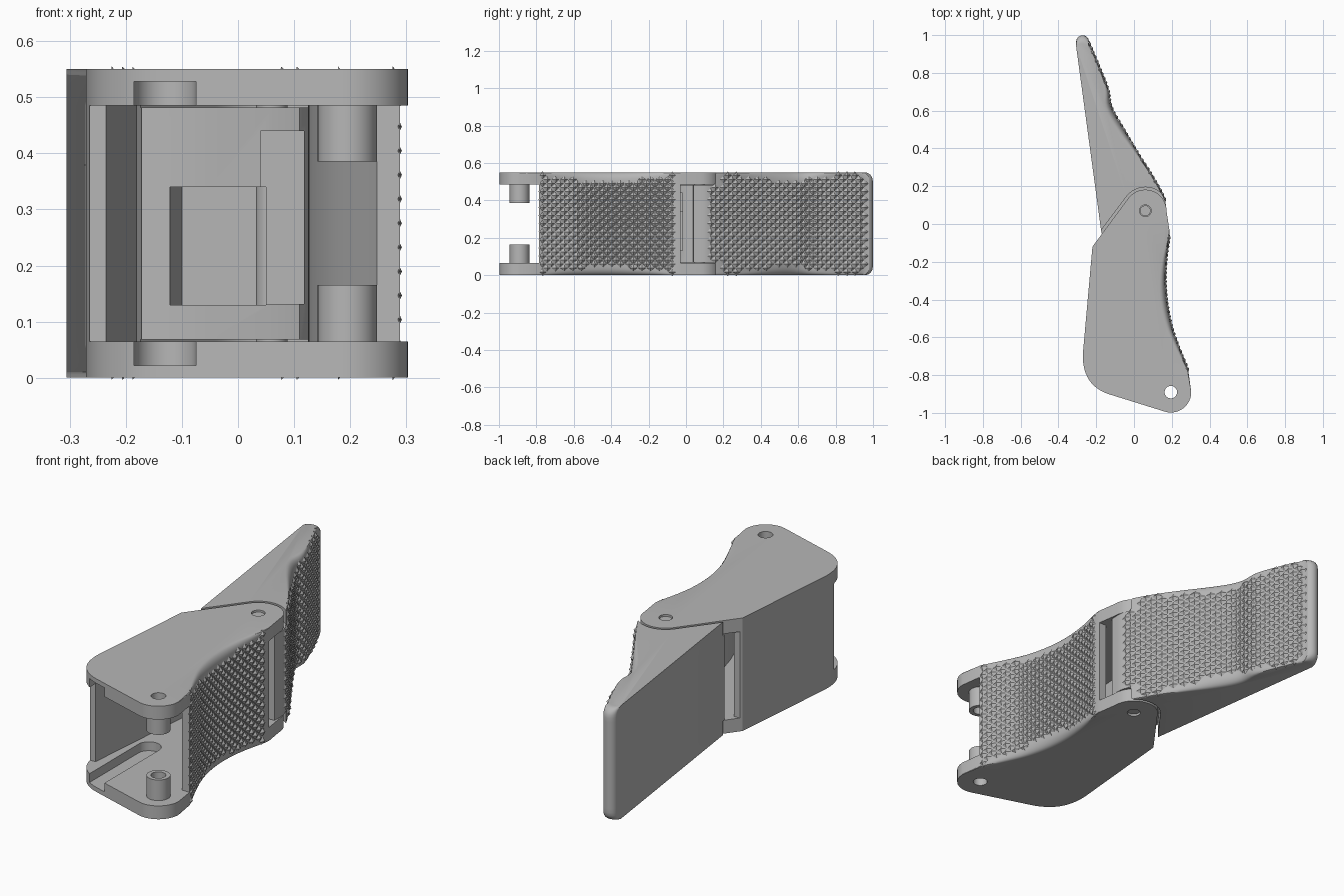
import bpy, bmesh, math
from mathutils import Vector

if "Cube" in bpy.data.objects:
    bpy.data.objects.remove(bpy.data.objects["Cube"])

H = 0.55                       # full height
HINGE = (0.06, 0.07)
KNUCKLE = (0.195, -0.89)

grey = bpy.data.materials.new("plain_grey")
grey.diffuse_color = (0.47, 0.47, 0.47, 1)
grey.use_nodes = True
grey.node_tree.nodes["Principled BSDF"].inputs["Base Color"].default_value = grey.diffuse_color


def make(name, bm):
    bmesh.ops.recalc_face_normals(bm, faces=bm.faces)
    me = bpy.data.meshes.new(name)
    bm.to_mesh(me)
    bm.free()
    me.materials.append(grey)
    ob = bpy.data.objects.new(name, me)
    bpy.context.collection.objects.link(ob)
    return ob


def loft(name, layers):
    """Closed solid through stacked rings of equal length."""
    bm = bmesh.new()
    rings = [[bm.verts.new(p) for p in ring] for ring in layers]
    n = len(rings[0])
    for a, b in zip(rings, rings[1:]):
        for i in range(n):
            j = (i + 1) % n
            bm.faces.new((a[i], a[j], b[j], b[i]))
    bm.faces.new(rings[0][::-1])
    bm.faces.new(rings[-1])
    return make(name, bm)


def prism(name, pts, z0, z1):
    return loft(name, [[(x, y, z) for x, y in pts] for z in (z0, z1)])


def arc(c, r, a0, a1, n=16):
    return [(c[0] + r * math.cos(math.radians(a0 + (a1 - a0) * i / n)),
             c[1] + r * math.sin(math.radians(a0 + (a1 - a0) * i / n))) for i in range(n + 1)]


def circle(c, r, n=32):
    return arc(c, r, 0, 360, n)[:-1]


def cut(ob, pts, z0, z1):
    cutter = prism("cutter", pts, z0, z1)
    cutter.hide_render = True
    m = ob.modifiers.new("cut", 'BOOLEAN')
    m.operation, m.solver, m.object = 'DIFFERENCE', 'EXACT', cutter
    bpy.context.view_layer.objects.active = ob
    bpy.ops.object.modifier_apply(modifier=m.name)
    bpy.data.objects.remove(cutter)


def smooth(ob):
    bpy.ops.object.select_all(action='DESELECT')
    ob.select_set(True)
    bpy.context.view_layer.objects.active = ob
    bpy.ops.object.shade_smooth_by_angle(angle=math.radians(28))


def curve(pts):
    """Smooth x(y) through (y, x) points."""
    def f(y):
        y = min(max(y, pts[0][0]), pts[-1][0])
        i = max(k for k in range(len(pts) - 1) if pts[k][0] <= y)

        def slope(k):
            a, b = pts[max(k - 1, 0)], pts[min(k + 1, len(pts) - 1)]
            return (b[1] - a[1]) / (b[0] - a[0])
        (y0, x0), (y1, x1) = pts[i], pts[i + 1]
        h = y1 - y0
        t = (y - y0) / h
        return (x0 * (2*t**3 - 3*t*t + 1) + h * slope(i) * (t**3 - 2*t*t + t)
                + x1 * (3*t*t - 2*t**3) + h * slope(i + 1) * (t**3 - t*t))
    return f


def drop(r, d):
    """How far a rounded edge of radius r falls back at distance d from the edge."""
    t = min(max(0, r - d), r)
    return r - math.sqrt(r * r - t * t)


def span(a, b, n):
    return [a + (b - a) * i / n for i in range(n + 1)]


DIST = [0, 0.002, 0.006, 0.012, 0.02, 0.03, 0.045, 0.065]
LEVELS = DIST + [H - d for d in reversed(DIST)]


def body(name, outline, shape):
    return loft(name, [[(*shape(x, y, min(z, H - z), pad), z) for x, y, pad in outline]
                       for z in LEVELS])


def grip(name, px, shape, y0, y1, allowed):
    """Staggered pyramids following a pad surface."""
    bm = bmesh.new()
    hy, hz, k = 0.0225, 0.0215, 0

    def surf(y, z):
        return Vector((*shape(px(y), y, max(0, min(z, H - z)), 1), z))
    rows = int((y1 - y0) / hy)
    for i in range(1, rows):
        y = y0 + i * (y1 - y0) / rows
        for j in range(1, 26):
            z = j * hz - 0.004
            if (i + j) % 2 or not allowed(y, min(z, H - z) - hz * 0.55):
                continue
            base = [surf(y + a * hy, z + b * hz) for a, b in ((1, 0), (0, 1), (-1, 0), (0, -1))]
            n = (base[0] - base[2]).cross(base[1] - base[3]).normalized()
            if n.x < 0:
                n = -n
            q = [bm.verts.new(p - n * 0.001) for p in base]
            top = bm.verts.new(surf(y, z) + n * 0.010)
            bm.faces.new(q)
            for a in range(4):
                bm.faces.new((q[a], q[(a + 1) % 4], top))
    return make(name, bm)


# Lower segment: housing with concave grip side
low_x = curve([(-0.78, 0.288), (-0.65, 0.235), (-0.55, 0.2), (-0.42, 0.174),
               (-0.3, 0.165), (-0.18, 0.17), (-0.06, 0.187)])


def low_r(y):
    return 0.006 + 0.042 * math.sin(math.pi * min(1, max(0, (y + 0.78) / 0.72)))


def low_shape(x, y, d, pad):
    return (x - 0.7 * drop(low_r(y), d) if pad else x, y)


corner = [((1-t)**2 * -0.27 + 2*t*(1-t) * -0.28 + t*t * -0.12,
           (1-t)**2 * -0.68 + 2*t*(1-t) * -0.86 + t*t * -0.905) for t in span(0, 1, 12)]
outline = [(x, y, 0) for x, y in corner + arc(KNUCKLE, 0.108, -106, 0)]
outline += [(low_x(y), y, 1) for y in span(-0.78, -0.06, 36)]
outline += [(x, y, 0) for x, y in [(0.187, -0.03)] + arc(HINGE, 0.112, 0, 143) + [(-0.22, -0.12)]]
housing = body("lower_housing", outline, low_shape)

# Inner cavity, open at the front and at the hinge
cut(housing, [(-0.235, -0.76), (-0.18, -0.11), (-0.4, -0.11), (-0.4, 0.3), (0.4, 0.3), (0.4, -0.03)]
    + [(low_x(y) - 0.04, y) for y in span(-0.03, -0.783, 24)]
    + [(0.4, -0.79), (0.4, -1.1), (-0.4, -1.1), (-0.4, -0.76)], 0.065, H - 0.065)
# Guide slots in the plates, pin recesses and knuckle holes
cut(housing, [(-0.185, -1.1), (-0.075, -1.1)] + arc((-0.13, -0.5), 0.055, 0, 180),
    0.022, H - 0.022)
cut(housing, circle(HINGE, 0.031), -0.1, H + 0.1)
cut(housing, circle(KNUCKLE, 0.033), -0.1, H + 0.1)
smooth(housing)

for side, z0 in (("bottom", 0.064), ("top", 0.385)):
    boss = prism(side + "_knuckle_boss", circle(KNUCKLE, 0.053), z0, z0 + 0.101)
    cut(boss, circle(KNUCKLE, 0.033), -0.1, H + 0.1)
    smooth(boss)
smooth(prism("hinge_pin", circle(HINGE, 0.028), 0.008, H - 0.008))

grip("lower_grip", low_x, low_shape, -0.79, -0.05,
     lambda y, d: d > low_r(y) * 0.8 - 0.006)

# Upper segment: tapering finger tip
tip_x = curve([(0.04, 0.168), (0.12, 0.165), (0.25, 0.098), (0.36, 0.028), (0.5, -0.055),
               (0.62, -0.122), (0.71, -0.138), (0.83, -0.185), (0.96, -0.24)])


def tip_r(y):
    return 0.01 + 0.05 * math.exp(-((y - 0.54) / 0.15) ** 2)


def tip_shape(x, y, d, pad):
    if pad:
        x -= 0.7 * drop(tip_r(y), d)
    if y > 0.9:
        y = 0.9 + (y - 0.9) * (1 - drop(0.045, d) / 0.1)
    return (x, y)


outline = [(tip_x(y), y, 1) for y in span(0.04, 0.96, 46)]
outline += [(x, y, 0) for x, y in arc((-0.272, 0.965), 0.034, 25, 175, 10)
            + [(-0.172, -0.05), (-0.12, -0.062), (-0.05, -0.055), (0.06, -0.045),
               (0.11, -0.03), (0.13, 0.0), (0.135, 0.038)]]
finger = body("upper_finger", outline, tip_shape)

# Clearance around the hinge lugs, top and bottom
lug = [(-0.28, -0.175)] + arc(HINGE, 0.125, 143, 0) + [(0.4, 0.07), (0.4, -0.3), (-0.28, -0.3)]
cut(finger, lug, -0.1, 0.068)
cut(finger, lug, H - 0.068, H + 0.1)
# Inner channels
cut(finger, [(-0.14, -0.2), (0.05, -0.2), (0.05, 0.1), (-0.1, 0.1)], 0.13, 0.34)
cut(finger, [(0.04, -0.2), (0.118, -0.2), (0.118, 0.03), (0.04, 0.03)], 0.131, 0.44)
smooth(finger)


def tip_allowed(y, d):
    if y < 0.19:
        return d > 0.06
    return d > (0.025 if y > 0.92 else tip_r(y) * 0.8 - 0.006)


grip("upper_grip", tip_x, tip_shape, 0.11, 0.975, tip_allowed)
